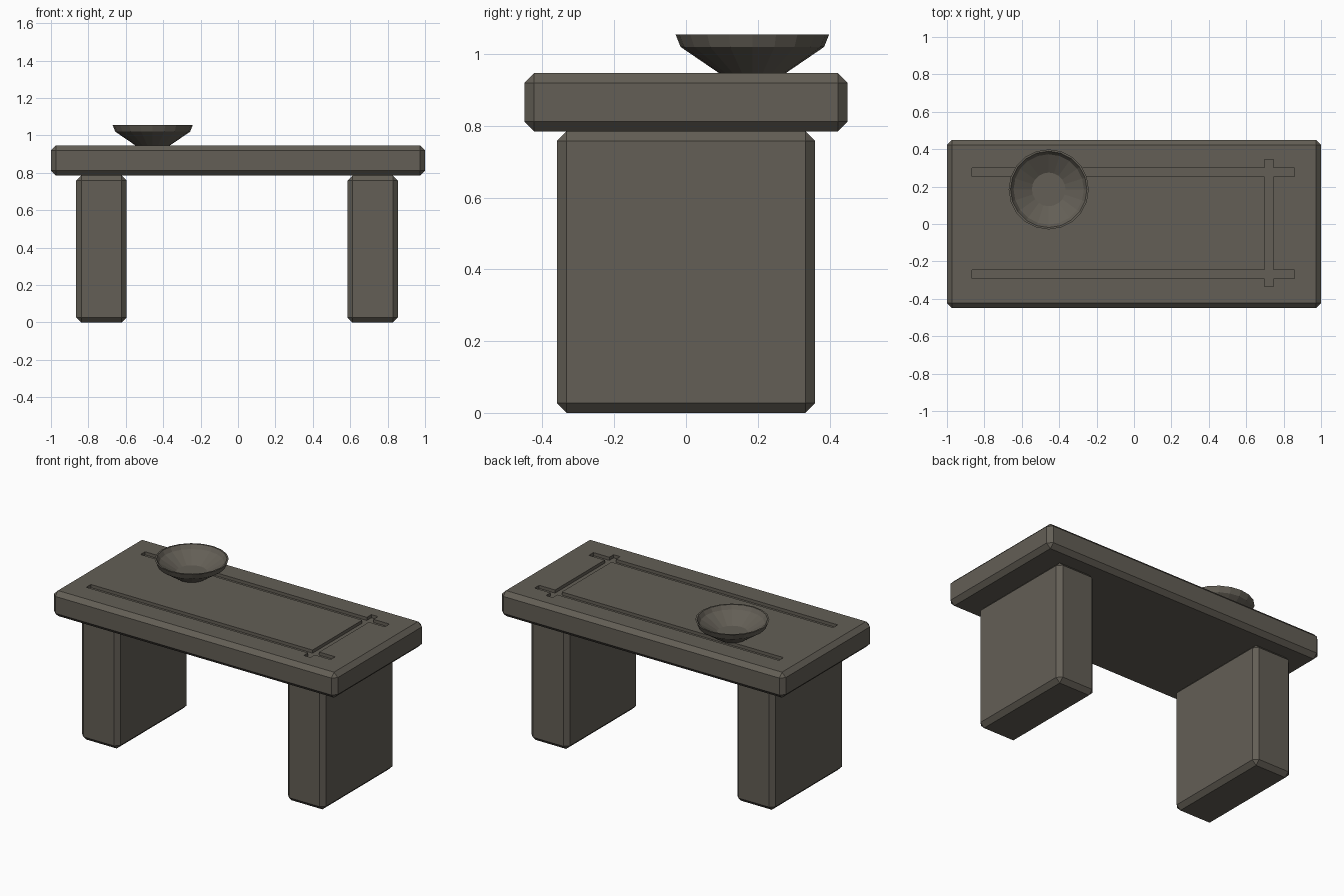
import bpy, bmesh, math

cube = bpy.data.objects.get("Cube")
if cube:
    bpy.data.objects.remove(cube, do_unlink=True)

stone = bpy.data.materials.new("dark_stone")
stone.use_nodes = True
colour = (0.125, 0.113, 0.092, 1)
stone.diffuse_color = colour
stone.node_tree.nodes["Principled BSDF"].inputs["Base Color"].default_value = colour


def add_object(name, bm):
    mesh = bpy.data.meshes.new(name)
    bmesh.ops.recalc_face_normals(bm, faces=bm.faces)
    bm.to_mesh(mesh)
    bm.free()
    mesh.materials.append(stone)
    obj = bpy.data.objects.new(name, mesh)
    bpy.context.scene.collection.objects.link(obj)
    return obj


def block(name, low, high, chamfer=0):
    """Box between two corners with optional chamfered edges."""
    bm = bmesh.new()
    bmesh.ops.create_cube(bm, size=1)
    for v in bm.verts:
        v.co = [(a + b) / 2 + c * (b - a) for a, b, c in zip(low, high, v.co)]
    if chamfer:
        bmesh.ops.bevel(bm, geom=bm.edges[:], offset=chamfer, segments=1,
                        affect='EDGES')
    return add_object(name, bm)


# Slab top and its two broad legs
top = block("table_top", (-1, -0.45, 0.785), (1, 0.45, 0.947), 0.027)
block("right_leg", (-0.865, -0.36, 0), (-0.595, 0.36, 0.785), 0.027)
block("left_leg", (0.585, -0.36, 0), (0.855, 0.36, 0.785), 0.027)

# Carved channels in the slab
floor, above = 0.927, 1
channels = {
    "front_channel": ((-0.865, -0.292), (0.857, -0.246)),
    "back_channel": ((-0.865, 0.254), (0.857, 0.300)),
    "cross_channel": ((0.698, -0.335), (0.745, 0.346)),
}
for name, (low, high) in channels.items():
    cutter = block(name + "_cutter", (*low, floor), (*high, above))
    cutter.hide_render = True
    cutter.hide_viewport = True
    cutter.display_type = 'WIRE'
    cut = top.modifiers.new(name, 'BOOLEAN')
    cut.operation = 'DIFFERENCE'
    cut.solver = 'EXACT'
    cut.object = cutter

# Apply the cuts, then drop the cutters
bpy.context.view_layer.update()
graph = bpy.context.evaluated_depsgraph_get()
carved = bpy.data.meshes.new_from_object(top.evaluated_get(graph))
top.modifiers.clear()
top.data = carved
for name in channels:
    bpy.data.objects.remove(bpy.data.objects[name + "_cutter"], do_unlink=True)

# Faceted offering bowl: outer wall, rim, inner wall
sides = 20
profile = [(0.09, 0.945), (0.2, 1.02), (0.214, 1.055),
           (0.204, 1.055), (0.188, 1.03), (0.09, 0.972)]
bm = bmesh.new()
rings = []
for radius, z in profile:
    angles = [math.tau * i / sides for i in range(sides)]
    rings.append([bm.verts.new((radius * math.cos(a), radius * math.sin(a), z))
                  for a in angles])
for lower, upper in zip(rings, rings[1:]):
    for i in range(sides):
        j = (i + 1) % sides
        bm.faces.new((lower[i], lower[j], upper[j], upper[i]))
bm.faces.new(rings[0])
bm.faces.new(rings[-1])
bowl = add_object("bowl", bm)
bowl.location = (-0.456, 0.185, 0)
